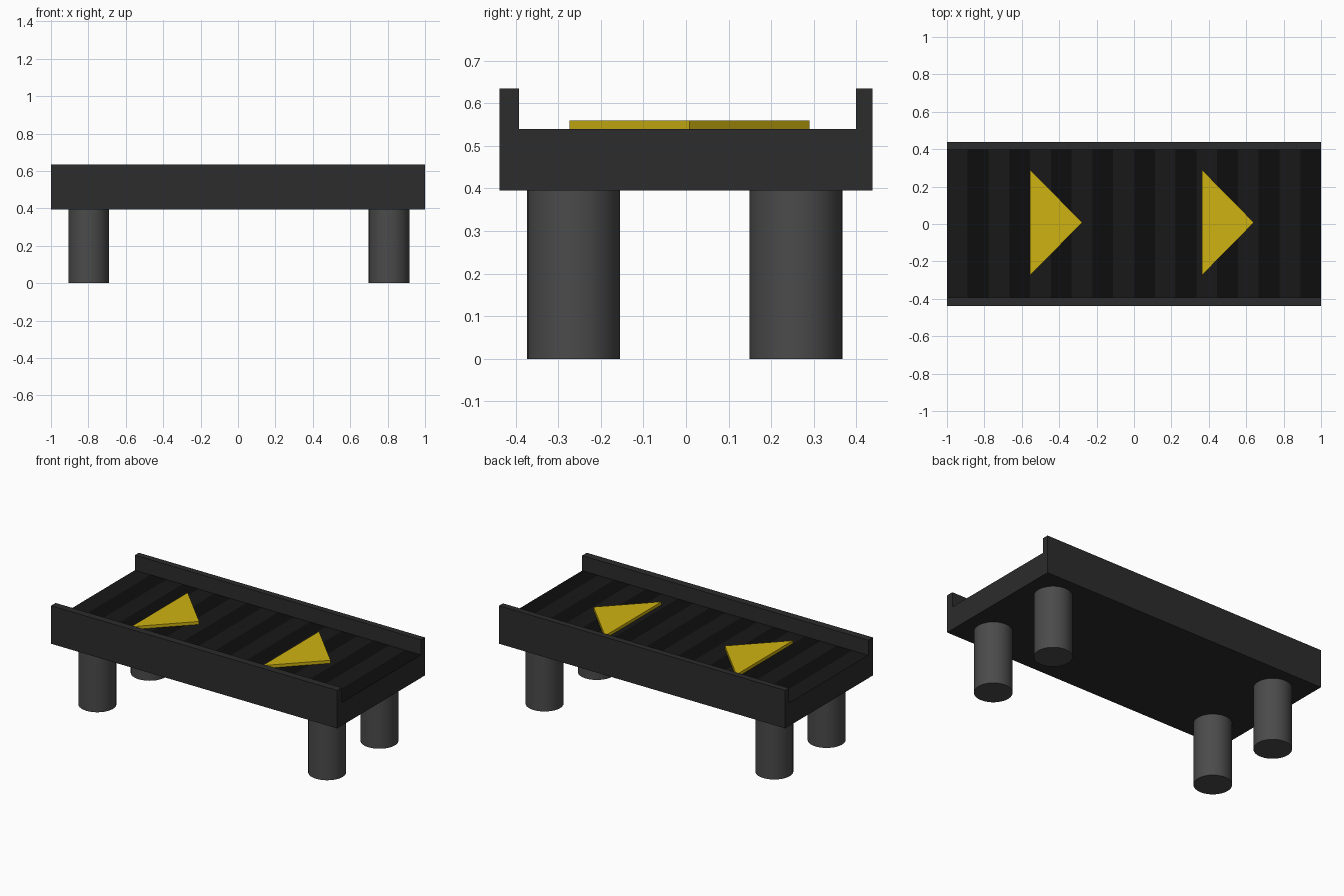
import bpy, bmesh

if "Cube" in bpy.data.objects:
    bpy.data.objects.remove(bpy.data.objects["Cube"])


def material(name, rgb):
    m = bpy.data.materials.new(name)
    m.diffuse_color = (*rgb, 1)
    m.use_nodes = True
    m.node_tree.nodes["Principled BSDF"].inputs["Base Color"].default_value = m.diffuse_color
    return m


def finish(bm, name, *mats):
    bmesh.ops.recalc_face_normals(bm, faces=bm.faces)
    me = bpy.data.meshes.new(name)
    bm.to_mesh(me)
    bm.free()
    for m in mats:
        me.materials.append(m)
    ob = bpy.data.objects.new(name, me)
    bpy.context.collection.objects.link(ob)
    return ob


frame_mat = material("frame_dark", (0.025, 0.025, 0.025))
belt_a = material("belt_light", (0.009, 0.009, 0.009))
belt_b = material("belt_dark", (0.004, 0.004, 0.004))
leg_mat = material("leg_grey", (0.07, 0.07, 0.07))
yellow = material("arrow_yellow", (0.62, 0.45, 0.006))

# Conveyor bed: U-shaped section swept along x, floor striped like a belt
profile = [(-0.438, 0.395), (0.438, 0.395), (0.438, 0.635), (0.399, 0.635),
           (0.399, 0.54), (-0.392, 0.54), (-0.392, 0.635), (-0.438, 0.635)]
FLOOR_EDGE = 4
STRIPES = 18
bm = bmesh.new()
rings = [[bm.verts.new((-1 + 2 * i / STRIPES, y, z)) for y, z in profile]
         for i in range(STRIPES + 1)]
n = len(profile)
for i in range(STRIPES):
    a, b = rings[i], rings[i + 1]
    for k in range(n):
        f = bm.faces.new((a[k], a[(k + 1) % n], b[(k + 1) % n], b[k]))
        if k == FLOOR_EDGE:
            f.material_index = 1 + i % 2
bm.faces.new(rings[0])
bm.faces.new(rings[-1])
finish(bm, "conveyor_bed", frame_mat, belt_a, belt_b)

# Direction arrows: flat triangular plates on the belt
for label, x in (("rear", -0.555), ("lead", 0.363)):
    bm = bmesh.new()
    tri = bm.faces.new([bm.verts.new((x + dx, y, 0.54)) for dx, y in
                        ((0, -0.274), (0.278, 0.008), (0, 0.29))])
    ext = bmesh.ops.extrude_face_region(bm, geom=[tri], use_keep_orig=True)
    top = [v for v in ext["geom"] if isinstance(v, bmesh.types.BMVert)]
    bmesh.ops.translate(bm, verts=top, vec=(0, 0, 0.019))
    finish(bm, label + "_arrow", yellow)

# Four round legs
for side, x in (("left", -0.798), ("right", 0.808)):
    for end, y in (("front", -0.264), ("back", 0.258)):
        bpy.ops.mesh.primitive_cylinder_add(vertices=32, radius=0.109, depth=0.395,
                                            location=(x, y, 0.1975))
        leg = bpy.context.object
        leg.name = f"{end}_{side}_leg"
        leg.data.materials.append(leg_mat)
        bpy.ops.object.shade_smooth_by_angle()
